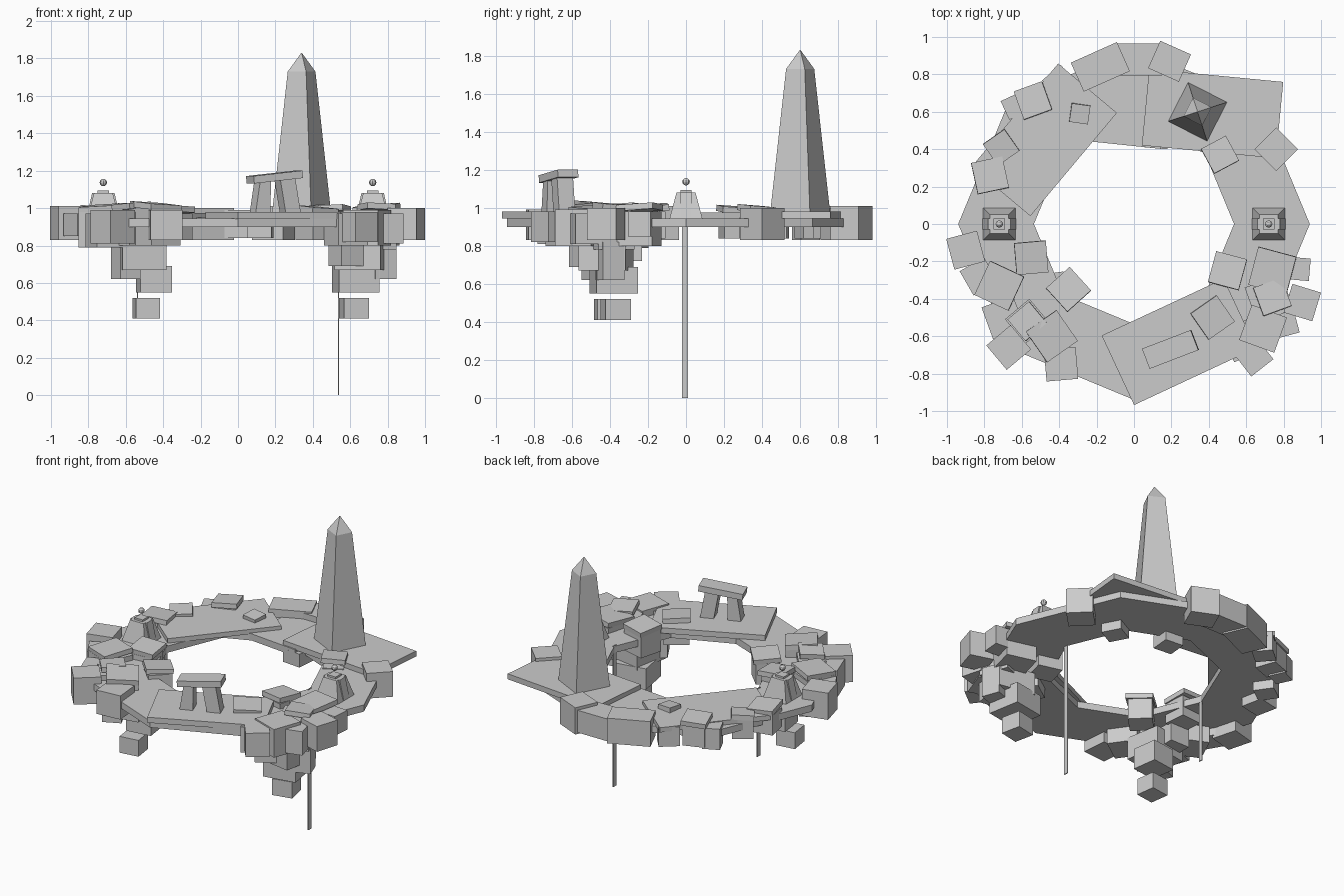
import bpy, bmesh
from math import radians, cos, sin, pi
from mathutils import Euler


def mesh_object(name, verts, faces):
    me = bpy.data.meshes.new(name)
    bm = bmesh.new()
    vs = [bm.verts.new(v) for v in verts]
    for f in faces:
        bm.faces.new([vs[i] for i in f])
    bmesh.ops.recalc_face_normals(bm, faces=bm.faces)
    bm.to_mesh(me)
    bm.free()
    ob = bpy.data.objects.new(name, me)
    bpy.context.collection.objects.link(ob)
    return ob


def frustum(name, loc, bottom, top, height, rot=(0, 0, 0)):
    """Box with separate bottom and top (x, y) sizes, centred on loc."""
    corners = [(-.5, -.5), (.5, -.5), (.5, .5), (-.5, .5)]
    v = [(a * s[0], b * s[1], z) for s, z in ((bottom, -height / 2), (top, height / 2)) for a, b in corners]
    f = [(3, 2, 1, 0), (4, 5, 6, 7)] + [(i, (i + 1) % 4, (i + 1) % 4 + 4, i + 4) for i in range(4)]
    ob = mesh_object(name, v, f)
    ob.location = loc
    ob.rotation_euler = Euler([radians(r) for r in rot])
    return ob


def box(name, x, y, z0, z1, sx, sy, ang=0, tilt_x=0, tilt_y=0):
    return frustum(name, (x, y, (z0 + z1) / 2), (sx, sy), (sx, sy), z1 - z0, (tilt_x, tilt_y, ang))


# Octagonal ring base
v = [(r * cos(i * pi / 4), r * sin(i * pi / 4), z)
     for r, z in ((.94, .90), (.94, .945), (.535, .945), (.535, .90)) for i in range(8)]
f = [(k * 8 + i, k * 8 + (i + 1) % 8, (k + 1) % 4 * 8 + (i + 1) % 8, (k + 1) % 4 * 8 + i)
     for k in range(4) for i in range(8)]
mesh_object("ring_base", v, f)

# Large flat paving slabs
box("obelisk_slab", .42, .59, .943, .98, .72, .41, -5.5)
box("arch_slab", .24, -.63, .943, .98, .72, .41, 25)
box("plain_slab", -.48, .45, .943, .975, .72, .41, 50)
box("back_slab", -.02, .61, .905, .95, .37, .38, -6)

# Rim rocks: x, y, size, angle, bottom, top
left_front = [
    (-.90, -.14, .17, 15, .83, 1.01), (-.83, -.28, .15, 30, .85, .97),
    (-.72, -.33, .20, -25, .79, .98), (-.55, -.19, .15, 5, .84, .98),
    (-.35, -.35, .15, 45, .83, .97), (-.57, -.52, .17, 40, .80, .98),
    (-.44, -.60, .19, 35, .80, 1.0), (-.67, -.66, .17, 40, .81, .99),
    (-.39, -.75, .17, 5, .83, .99), (-.70, -.50, .18, 20, .79, .97)]
right_front = [
    (.74, -.25, .20, -15, .80, .98), (.50, -.25, .16, -15, .83, .98),
    (.42, -.50, .16, 35, .83, .97), (.72, -.40, .20, 20, .78, .98),
    (.90, -.42, .16, -17, .83, 1.0), (.69, -.56, .20, -20, .80, .99),
    (.64, -.71, .15, 38, .82, .98), (.88, -.24, .12, -5, .85, .98),
    (.58, -.62, .18, 25, .80, .97), (.80, -.53, .14, 15, .81, .97)]
back = [
    (.76, .40, .165, 45, .83, 1.0), (.46, .37, .13, 28, .84, .95),
    (-.54, .66, .14, 20, .84, .98), (-.64, .63, .11, 25, .83, .97),
    (-.71, .41, .13, 35, .84, .97), (-.78, .26, .15, 12, .84, .97),
    (-.40, .76, .13, 40, .84, .97), (.12, .47, .13, -5, .84, .93)]
for group, rocks in (("left", left_front), ("right", right_front), ("back", back)):
    for i, (x, y, s, a, z0, z1) in enumerate(rocks):
        box(f"{group}_rock_{i}", x, y, z0, z1, s, s, a)

# Larger rocks along the back edge
box("back_block_left", -.18, .84, .83, 1.0, .27, .17, 24)
box("back_block_middle", .03, .88, .84, .99, .24, .17, 0)
box("back_block_right", .19, .87, .83, 1.01, .18, .16, -24)

# Thin tilted stones lying on top: x, y, size, angle, centre height
stones = [
    (-.55, -.18, .17, 5, 1.0), (-.35, -.35, .17, 42, .99), (-.72, -.33, .20, -25, 1.0),
    (-.57, -.52, .15, 40, 1.01), (-.44, -.60, .20, 35, 1.01), (-.77, .26, .17, 12, .99),
    (-.71, .41, .14, 35, .98), (-.54, .66, .16, 20, .995), (-.29, .59, .10, -8, .985),
    (.46, .37, .15, 28, .995), (.74, -.25, .21, -15, 1.0), (.50, -.25, .17, -15, .995),
    (.42, -.50, .17, 35, .99), (.74, -.39, .16, 20, 1.005)]
for i, (x, y, s, a, z) in enumerate(stones):
    box(f"top_stone_{i}", x, y, z - .016, z + .016, s, s, a, 4 * (-1) ** i, 3 * (-1) ** (i // 2))

# Rock stacks hanging below the front corners
hanging = [
    (-.52, -.42, .24, 10, .67, .82), (-.60, -.47, .12, 25, .62, .82),
    (-.45, -.35, .17, 8, .55, .69), (-.49, -.41, .13, 8, .41, .52),
    (.66, -.42, .25, -10, .67, .82), (.77, -.40, .12, 20, .62, .82),
    (.63, -.38, .22, 10, .55, .69), (.62, -.37, .135, 12, .41, .52),
    (-.56, -.30, .14, 0, .72, .85), (.58, -.52, .14, 30, .69, .82)]
for i, (x, y, s, a, z0, z1) in enumerate(hanging):
    box(f"hanging_rock_{i}", x, y, z0, z1, s, s, a)

# Obelisk: tapered shaft and pyramid tip
frustum("obelisk_shaft", (.34, .6, 1.35), (.235, .235), (.11, .11), .76, (0, 0, -27))
frustum("obelisk_tip", (.34, .6, 1.78), (.11, .11), (.002, .002), .10, (0, 0, -27))

# Stone arch: two splayed posts and a tilted lintel
frustum("arch_post_left", (.125, -.70, 1.06), (.085, .09), (.06, .09), .19, (0, 5, 21))
frustum("arch_post_right", (.265, -.645, 1.065), (.085, .09), (.085, .09), .20, (0, -10, 21))
box("arch_lintel", .195, -.67, 1.146, 1.186, .28, .115, 21, 0, -6)

# Mirrored shrines and hanging chains
for side, sx, low in (("left", -1, .49), ("right", 1, 0)):
    x = .72 * sx
    frustum(f"{side}_shrine_body", (x, 0, 1.01), (.175, .175), (.10, .10), .14)
    frustum(f"{side}_shrine_band", (x, 0, 1.015), (.18, .06), (.12, .06), .13)
    box(f"{side}_shrine_cap", x, 0, 1.075, 1.093, .06, .06)
    bpy.ops.mesh.primitive_uv_sphere_add(segments=8, ring_count=6, radius=.02, location=(x, 0, 1.137))
    bpy.context.object.name = f"{side}_shrine_orb"
    box(f"{side}_hanging_strip", .537 * sx, -.005, low, .95, .006, .03)
